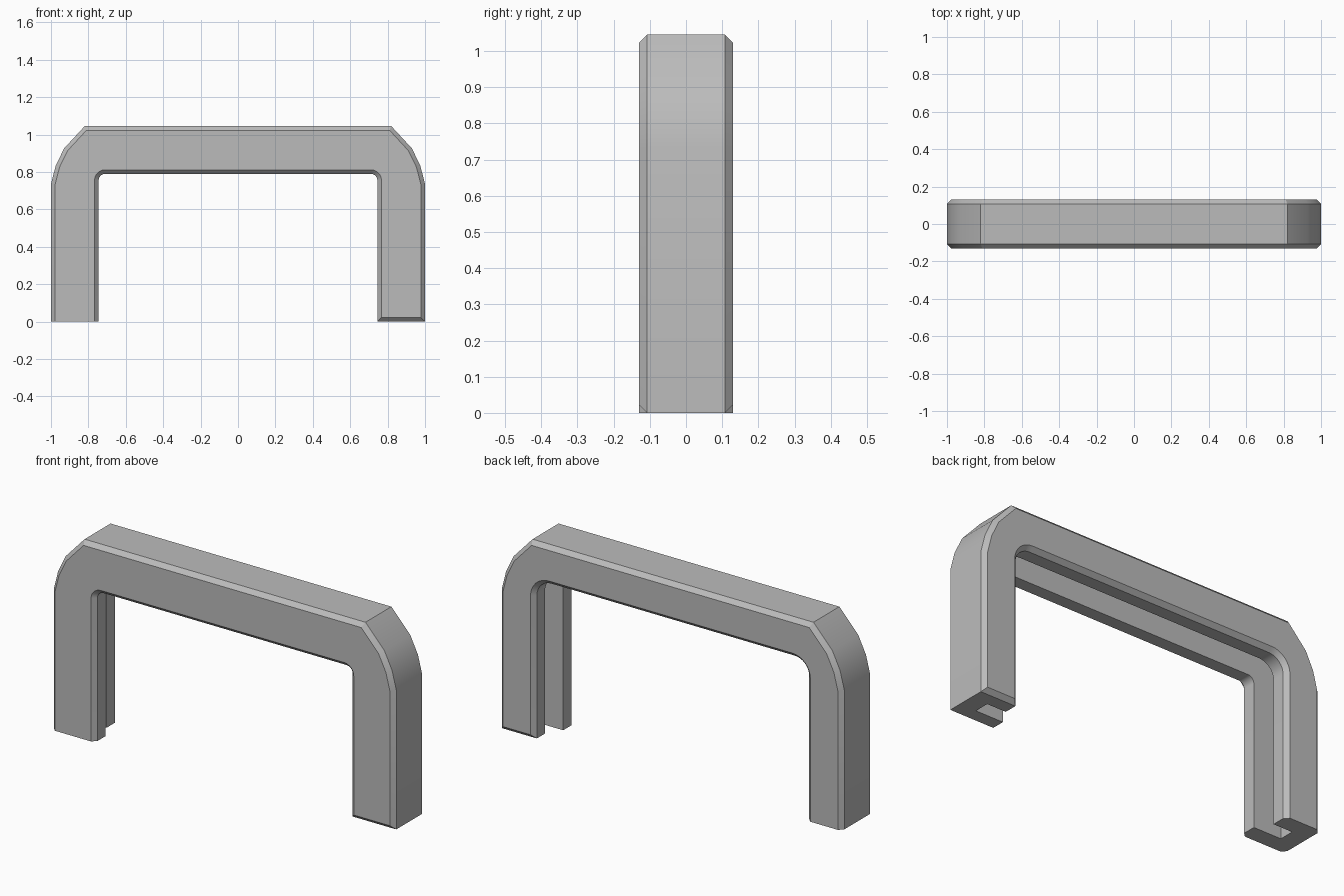
import bpy, bmesh
from math import sin, cos, pi, radians
from mathutils import Vector

if "Cube" in bpy.data.objects:
    bpy.data.objects.remove(bpy.data.objects["Cube"])

DEPTH, CHAMFER, GROOVE = 0.13, 0.022, 0.04
FACE = DEPTH - CHAMFER

grey = bpy.data.materials.new("plain grey")
grey.use_nodes = True
grey.diffuse_color = (0.5, 0.5, 0.5, 1)
grey.node_tree.nodes["Principled BSDF"].inputs["Base Color"].default_value = (0.5, 0.5, 0.5, 1)


def mirrored(half):
    """Complete a right half path (foot to top) across x = 0."""
    return half + [(-x, z) for x, z in reversed(half)]


def outer(inset):
    """Outside arch: legs, faceted shoulders and flat top, inset by a mitre."""
    path = [Vector(p) for p in mirrored(
        [(1, 0), (1, 0.735), (0.975, 0.833), (0.93, 0.926), (0.82, 1.045)])]
    result = []
    for i, p in enumerate(path):
        a = (p - path[i - 1]).normalized() if i else Vector((0, 1))
        b = (path[i + 1] - p).normalized() if i + 1 < len(path) else Vector((0, -1))
        na, nb = Vector((-a.y, a.x)), Vector((-b.y, b.x))
        result.append(tuple(p + (na + nb) * inset / (1 + na.dot(nb))))
    return result


def inner(radius):
    """Inside arch with corner fillets about a shared centre."""
    cx, cz, steps = 0.71, 0.755, 8
    arc = [(cx + radius * cos(pi / 2 * i / steps), cz + radius * sin(pi / 2 * i / steps))
           for i in range(steps + 1)]
    return mirrored([(cx + radius, 0)] + arc)


# Cross-section: path and depth of each edge running along the handle
sections = [
    (outer(0), FACE), (outer(0), -FACE), (outer(CHAMFER), -DEPTH),
    (inner(0.057), -DEPTH), (inner(0.035), -FACE), (inner(0.035), -GROOVE),
    (inner(0.195), -GROOVE), (inner(0.195), GROOVE), (inner(0.085), GROOVE),
    (inner(0.085), FACE), (inner(0.107), DEPTH), (outer(CHAMFER), DEPTH),
]

bm = bmesh.new()
rails = [[bm.verts.new((x, y, z)) for x, z in path] for path, y in sections]

# Surfaces between neighbouring edges; the broad faces are single polygons
for a, b in zip(rails, rails[1:] + rails[:1]):
    if len(a) == len(b):
        for i in range(len(a) - 1):
            bm.faces.new((a[i], a[i + 1], b[i + 1], b[i]))
    else:
        bm.faces.new(a + b[::-1])

# Feet, with the left foot chamfered front and back
for end in (0, -1):
    feet = [rail[end] for rail in rails]
    bm.faces.new(feet[:2] + feet[4:10])
    bm.faces.new(feet[1:5])
    bm.faces.new(feet[9:] + feet[:1])
    if end == 0:
        for v in (feet[2], feet[3], feet[10], feet[11]):
            v.co.z = CHAMFER

bmesh.ops.recalc_face_normals(bm, faces=bm.faces)
mesh = bpy.data.meshes.new("handle")
bm.to_mesh(mesh)
bm.free()
mesh.materials.append(grey)
handle = bpy.data.objects.new("handle", mesh)
bpy.context.collection.objects.link(handle)
bpy.context.view_layer.objects.active = handle
handle.select_set(True)
bpy.ops.object.shade_smooth_by_angle(angle=radians(30))
